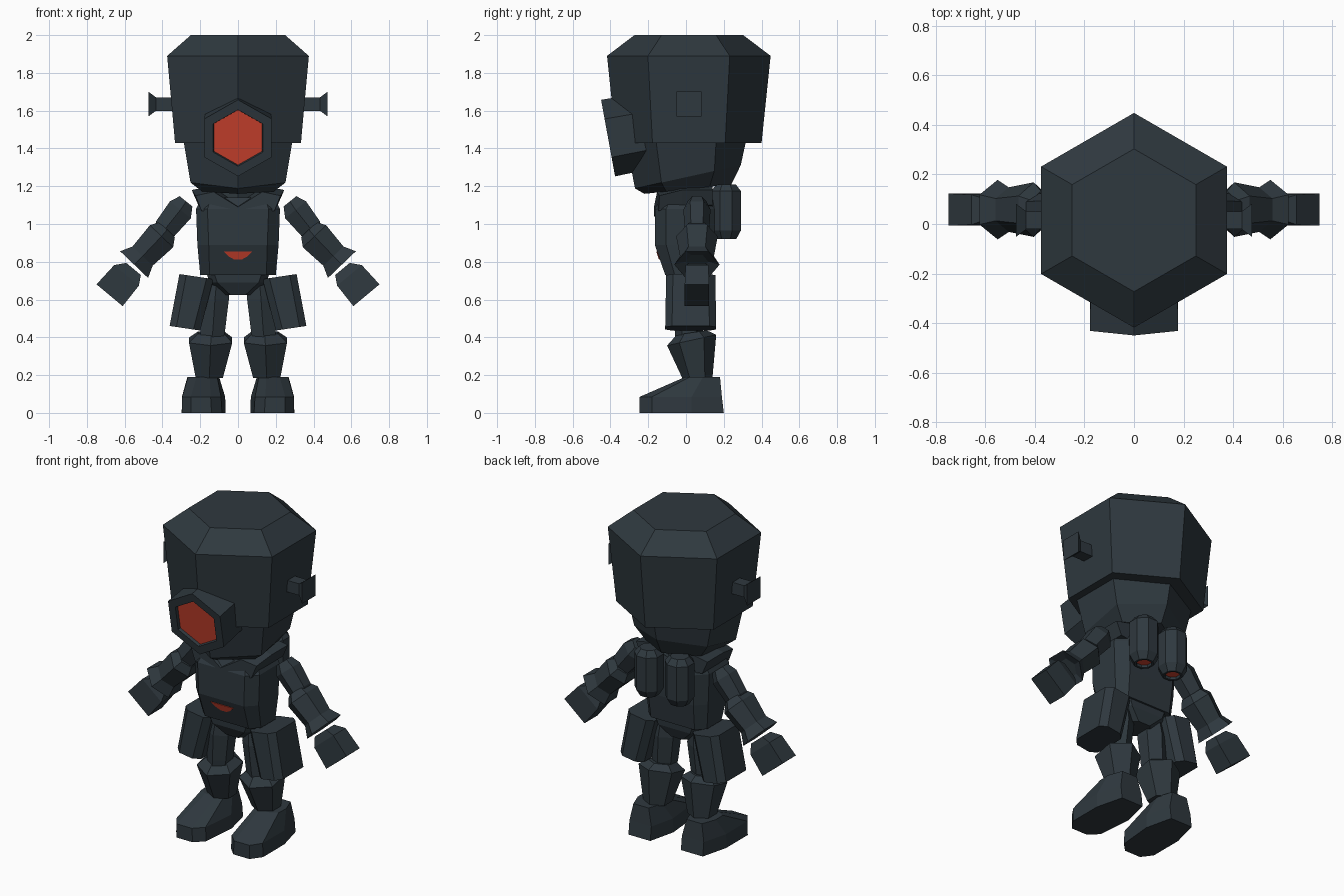
import bpy, bmesh, math
from mathutils import Vector as V


def material(name, rgb):
    m = bpy.data.materials.new(name)
    m.diffuse_color = (*rgb, 1)
    return m


DARK = material("dark slate", (0.028, 0.040, 0.049))
RED = material("glow red", (0.62, 0.055, 0.028))


def loft(name, rings, red_end=False, mirror=False, mats=(DARK, RED)):
    """Skin a stack of equal-sized rings and cap both ends."""
    bm = bmesh.new()
    rows = [[bm.verts.new(p) for p in r] for r in rings]
    n = len(rows[0])
    for a, b in zip(rows, rows[1:]):
        for i in range(n):
            j = (i + 1) % n
            bm.faces.new((a[i], a[j], b[j], b[i]))
    bm.faces.new(rows[0][::-1])
    end = bm.faces.new(rows[-1])
    if red_end:
        end.material_index = 1
    bmesh.ops.recalc_face_normals(bm, faces=bm.faces)
    me = bpy.data.meshes.new(name)
    bm.to_mesh(me)
    bm.free()
    for m in mats:
        me.materials.append(m)
    ob = bpy.data.objects.new(name, me)
    bpy.context.collection.objects.link(ob)
    if mirror:
        ob.modifiers.new("mirror", "MIRROR").use_axis = (True, False, False)
    return ob


def ring(c, u, v, ru, rv, n=6, turn=0.5):
    """Polygon ring around c in the plane of u and v; turn is in units of pi."""
    c, u, v = V(c), V(u).normalized(), V(v).normalized()
    out = []
    for i in range(n):
        a = turn * math.pi + 2 * math.pi * i / n
        out.append(c + u * ru * math.cos(a) + v * rv * math.sin(a))
    return out


def flat(x, y, z, rx, ry, n=6, turn=0.5, tilt=0.0):
    """Level ring, optionally sloping along y."""
    return ring((x, y, z), (1, 0, 0), (0, 1, 0), rx, ry, n, turn) if not tilt else [
        V((p.x, p.y, z + tilt * (p.y - y)))
        for p in ring((x, y, z), (1, 0, 0), (0, 1, 0), rx, ry, n, turn)]


def box_ring(x0, x1, y0, y1, z, ch):
    """Level rectangle with chamfered corners."""
    return [V((x, y, z)) for x, y in (
        (x0 + ch, y0), (x1 - ch, y0), (x1, y0 + ch), (x1, y1 - ch),
        (x1 - ch, y1), (x0 + ch, y1), (x0, y1 - ch), (x0, y0 + ch))]


def limb(name, pts, d, y=0.058, n=6, turn=0.5):
    """Mirrored arm segment: pts are (x, z, half width, half depth)."""
    u = (-d[1], 0, d[0])
    loft(name, [ring((x, y, z), u, (0, 1, 0), ru, rv, n, turn)
                for x, z, ru, rv in pts], mirror=True)


# Helmet and jaw
loft("helmet", [flat(0, 0.015, z, r, r) for z, r in
                ((1.43, 0.385), (1.89, 0.433), (2.0, 0.288))])
loft("jaw", [flat(0, 0.0, 1.45, 0.335, 0.32),
             flat(0, 0.01, 1.25, 0.29, 0.28, tilt=0.22),
             flat(0, 0.01, 1.185, 0.22, 0.23, tilt=0.11)])

# Snout with recessed eye
up, back = V((0, -0.18, 0.984)), V((0, 0.984, 0.18))
face = V((0, -0.4125, 1.455))
loft("eye_snout", [ring(face + back * b, (1, 0, 0), up, r, r) for b, r in
                   ((0.24, 0.2), (0.0, 0.206), (0.0, 0.152), (0.018, 0.148))],
     red_end=True)

# Side bolts with flared ends
Q = math.sqrt(2)
loft("ear_bolt", [ring((x, 0.015, 1.635), (0, 1, 0), (0, 0, 1), h * Q, h * Q, 4, 0.25)
                  for x, h in ((0.32, 0.036), (0.435, 0.036), (0.475, 0.066))],
     mirror=True)

# Neck, torso and pelvis
loft("neck", [flat(0, 0.02, z, 0.12, 0.12) for z in (1.08, 1.22)])
loft("torso", [box_ring(-h, h, y0, y1, z, c) for z, h, y0, y1, c in (
    (0.73, 0.20, -0.11, 0.13, 0.05), (0.89, 0.215, -0.165, 0.15, 0.06),
    (1.08, 0.222, -0.165, 0.15, 0.06), (1.14, 0.19, -0.13, 0.14, 0.05))])
loft("pelvis", [box_ring(-h, h, y0, y1, z, 0.04) for z, h, y0, y1 in (
    (0.75, 0.17, -0.10, 0.12), (0.69, 0.15, -0.095, 0.115),
    (0.625, 0.08, -0.06, 0.09))])

# V-shaped collar rising to the shoulders
half = [(0.21, 1.10), (0.245, 1.18), (0.14, 1.20)]
outline = [(0, 1.07)] + half + [(0, 1.12)] + [(-x, z) for x, z in half[::-1]]
loft("collar", [[V((x * w, y + 0.12 * abs(x) * f, z - f * 0.03)) for x, z in outline]
                for y, w, f in ((-0.17, 0.92, 1), (-0.02, 1, 0), (0.14, 1, 0))])

# Belly light plate lying on the sloped front
vent = [(-0.077, 0.855), (-0.05, 0.828), (-0.02, 0.812),
        (0.02, 0.812), (0.05, 0.828), (0.077, 0.855)]
loft("belly_light", [[V((x, -0.11 - 0.344 * (z - 0.73) + o, z)) for x, z in vent]
                     for o in (0.003, -0.005)], mats=(RED, RED))

# Back canisters with glowing nozzles
loft("back_canister", [flat(0.105, 0.212, z, r, r, 8, 0.125) for z, r in (
    (1.21, 0.055), (1.175, 0.085), (0.965, 0.085), (0.92, 0.058),
    (0.92, 0.045), (0.935, 0.042))], red_end=True, mirror=True)

# Arms
limb("upper_arm", [(0.275, 1.12, 0.050, 0.050), (0.305, 1.075, 0.082, 0.072),
                   (0.385, 0.975, 0.072, 0.065), (0.41, 0.94, 0.05, 0.05)],
     (0.63, -0.78))
limb("forearm", [(0.375, 0.97, 0.065, 0.075), (0.405, 0.935, 0.098, 0.11),
                 (0.505, 0.83, 0.085, 0.09), (0.55, 0.785, 0.118, 0.12),
                 (0.535, 0.80, 0.06, 0.06)], (0.69, -0.72))
limb("hand", [(0.553, 0.762, 0.05 * Q, 0.04 * Q), (0.59, 0.728, 0.085 * Q, 0.06 * Q),
              (0.68, 0.623, 0.09 * Q, 0.065 * Q)], (0.64, -0.77), n=4, turn=0.25)

# Hip plates, splayed outward
plate = [box_ring(0.13, 0.31, -0.105, 0.155, 0.735, 0.036),
         box_ring(0.20, 0.362, -0.11, 0.16, 0.46, 0.036)]
for r, mid in zip(plate, (0.31, 0.36)):
    for p in r:
        p.z += (p.x - mid) * 0.15
loft("hip_plate", plate, mirror=True)

# Legs
loft("thigh", [flat(x, 0.015, z, r, r, 6, 0.5) for z, x, r in (
    (0.68, 0.115, 0.075), (0.60, 0.122, 0.085), (0.44, 0.133, 0.075),
    (0.38, 0.14, 0.07))], mirror=True)
loft("shin_guard", [flat(0.142, 0.03, 0.425, 0.08, 0.08, tilt=0.15),
                    flat(0.145, 0.03, 0.385, 0.132, 0.13, tilt=0.22),
                    flat(0.152, 0.06, 0.185, 0.083, 0.08)], mirror=True)
loft("foot", [[V((x, y, z)) for x, y in pts] for z, pts in (
    (0.0, ((0.14, -0.245), (0.25, -0.245), (0.298, -0.18), (0.298, 0.03),
           (0.255, 0.20), (0.105, 0.20), (0.065, 0.03), (0.085, -0.19))),
    (0.085, ((0.145, -0.245), (0.25, -0.245), (0.295, -0.18), (0.297, 0.03),
             (0.255, 0.19), (0.105, 0.19), (0.068, 0.03), (0.09, -0.19))),
    (0.19, ((0.15, -0.005), (0.22, -0.005), (0.265, 0.02), (0.268, 0.09),
            (0.235, 0.18), (0.13, 0.18), (0.1, 0.09), (0.11, 0.02))))], mirror=True)
